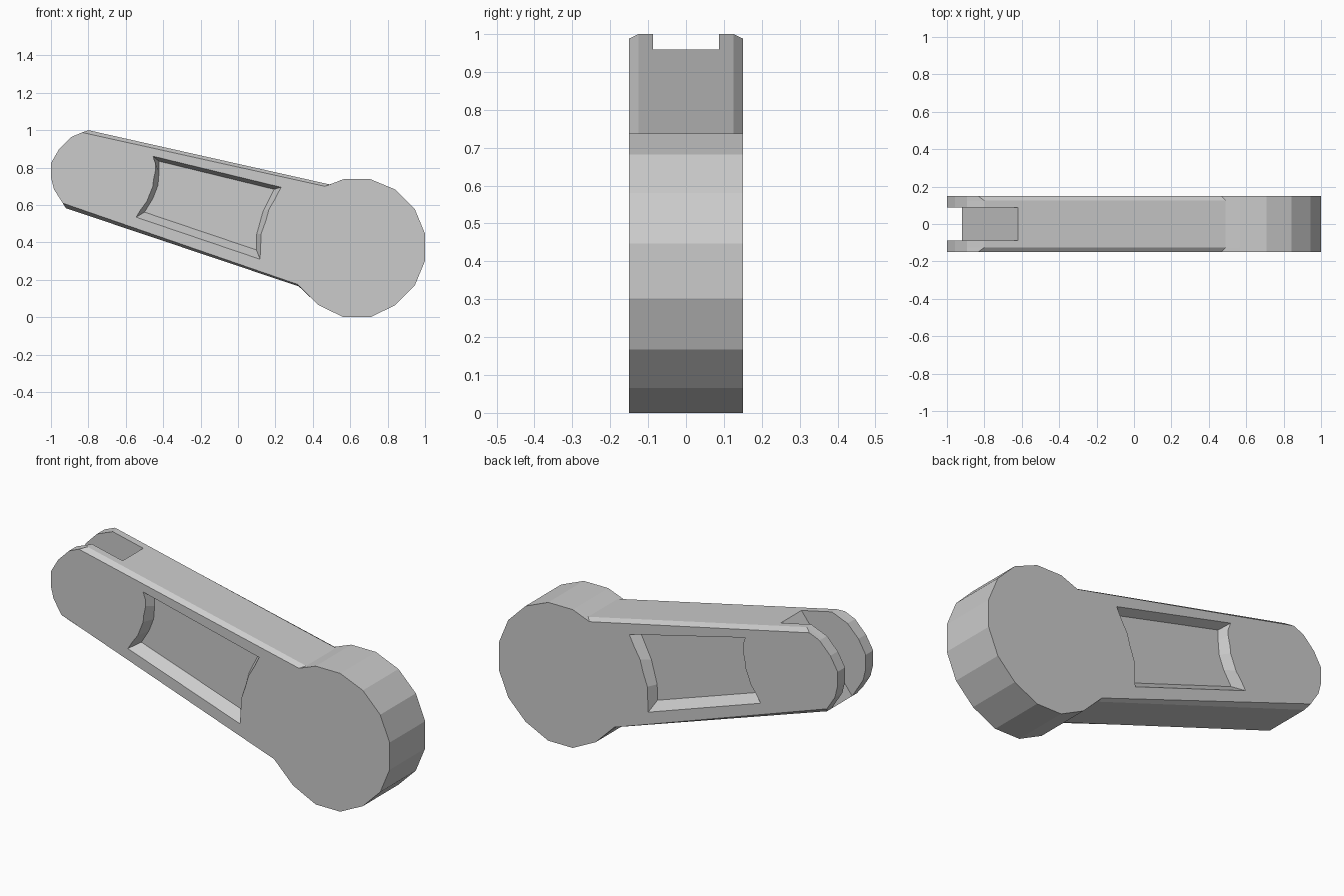
import bpy, bmesh, math

if "Cube" in bpy.data.objects:
    bpy.data.objects.remove(bpy.data.objects["Cube"])


def loft(name, rings):
    """Solid through (y, [(x, z), ...]) rings of equal point count."""
    bm = bmesh.new()
    loops = [[bm.verts.new((x, y, z)) for x, z in pts] for y, pts in rings]
    n = len(loops[0])
    for a, b in zip(loops, loops[1:]):
        for i in range(n):
            j = (i + 1) % n
            bm.faces.new((a[i], a[j], b[j], b[i]))
    bm.faces.new(loops[0])
    bm.faces.new(loops[-1])
    # shared tip and hub edges stay flat across the width
    bmesh.ops.recalc_face_normals(bm, faces=bm.faces)
    mesh = bpy.data.meshes.new(name)
    bm.to_mesh(mesh)
    bm.free()
    ob = bpy.data.objects.new(name, mesh)
    bpy.context.collection.objects.link(ob)
    return ob


def cut(target, cutter):
    cutter.hide_render = True
    mod = target.modifiers.new("cut", 'BOOLEAN')
    mod.operation = 'DIFFERENCE'
    mod.solver = 'EXACT'
    mod.object = cutter
    bpy.context.view_layer.objects.active = target
    bpy.ops.object.modifier_apply(modifier=mod.name)
    bpy.data.objects.remove(cutter)


# Side profile: 16-sided hub plus tapered arm with a faceted round tip
R = 0.371
hub = [(0.636 + R * math.cos(math.radians(a)), 0.369 + 0.005 + R * math.sin(math.radians(a)))
       for a in [236.25 + 22.5 * k for k in range(11)]]
tip = [(-0.893, 0.963), (-0.957, 0.898), (-1.0, 0.824), (-1.0, 0.749), (-0.984, 0.684)]


def profile(top_r, top_l, bot_l, bot_r):
    pts = hub + [top_r, top_l] + tip + [bot_l, bot_r]
    return [(x, max(z, 0.0) if z > 0.02 else 0.0) for x, z in pts]


core = profile((0.49, 0.71), (-0.80, 1.0), (-0.92, 0.583), (0.325, 0.165))
face = profile((0.465, 0.70), (-0.834, 0.988), (-0.937, 0.61), (0.318, 0.176))

# Arm body with chamfered long edges
arm = loft("lever_arm", [(-0.15, face), (-0.125, core), (0.125, core), (0.15, face)])

# Tapered recess on both faces
outer = [(-0.455, 0.861), (-0.44, 0.79), (-0.455, 0.70), (-0.487, 0.62), (-0.545, 0.535),
         (0.118, 0.31), (0.123, 0.444), (0.166, 0.578), (0.23, 0.695)]
inner = [(-0.422, 0.834), (-0.422, 0.775), (-0.428, 0.705), (-0.455, 0.635), (-0.50, 0.562),
         (0.098, 0.36), (0.10, 0.444), (0.134, 0.567), (0.193, 0.684)]
over = [(2 * a - c, 2 * b - d) for (a, b), (c, d) in zip(outer, inner)]
for s in (-1, 1):
    cut(arm, loft("recess_cutter", [(s * 0.10, inner), (s * 0.20, over)]))

# Forked tip: slot with a slanted inner wall
dx, dz = 0.30, 0.377
slot = [(-0.62 + dx * 0.3, 0.96 + dz * 0.3), (-0.92 - dx * 0.3, 0.583 - dz * 0.3),
        (-1.2, 0.4), (-1.2, 1.2), (-0.62, 1.2)]
cut(arm, loft("slot_cutter", [(-0.087, slot), (0.087, slot)]))
